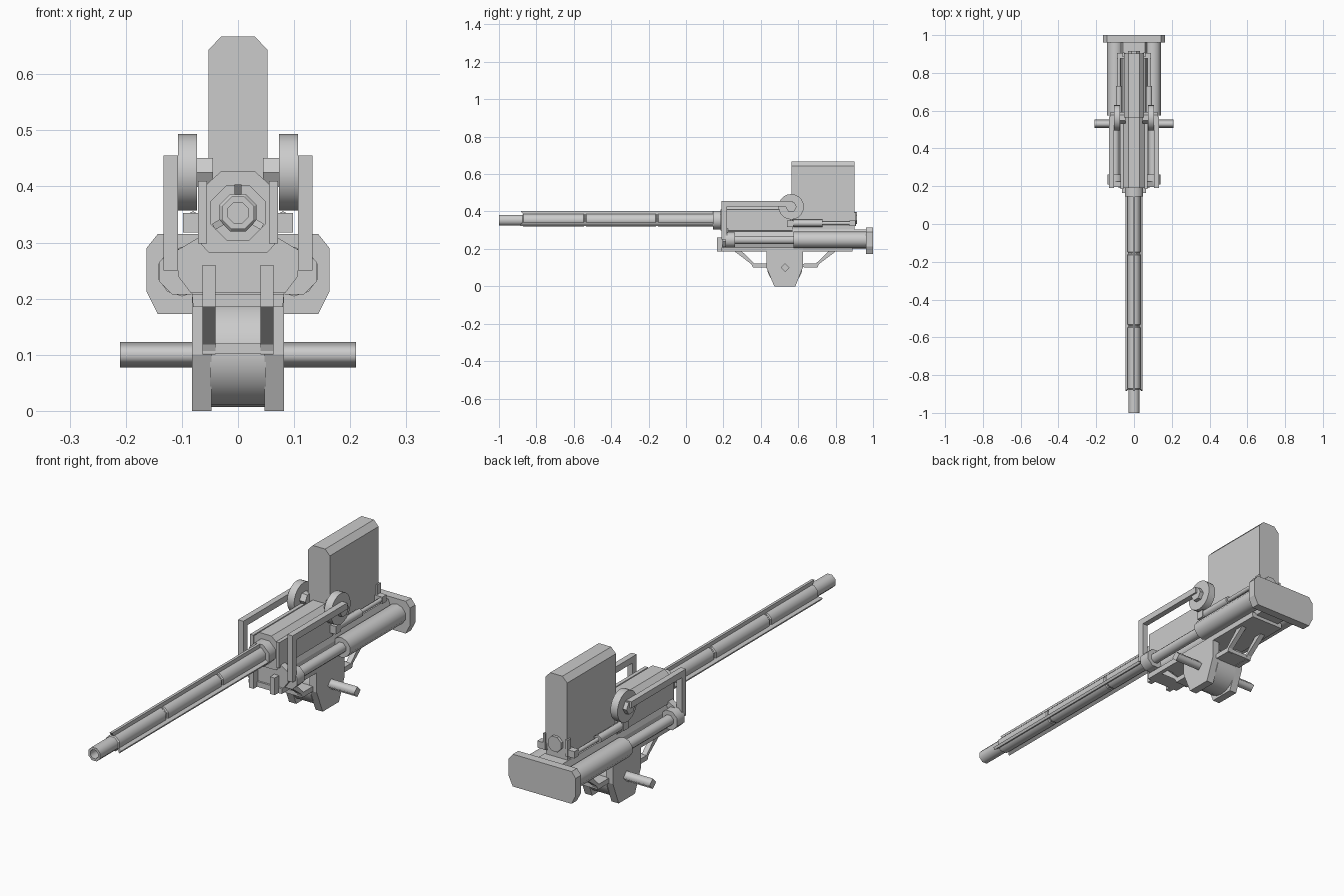
import bpy, bmesh, math

if "Cube" in bpy.data.objects:
    bpy.data.objects.remove(bpy.data.objects["Cube"])

AX = 0.353  # height of the barrel axis


def finish(name, bm, mirror=False):
    bmesh.ops.recalc_face_normals(bm, faces=bm.faces)
    me = bpy.data.meshes.new(name)
    bm.to_mesh(me)
    bm.free()
    ob = bpy.data.objects.new(name, me)
    bpy.context.collection.objects.link(ob)
    if mirror:
        ob.modifiers.new("mirror", 'MIRROR').use_axis[0] = True
    return ob


def prism(name, pts, axis, a, b, mirror=False, smooth=False):
    """Extrude a profile: (y,z) along x, (x,z) along y, (x,y) along z."""
    put = {'x': lambda p, t: (t, p[0], p[1]),
           'y': lambda p, t: (p[0], t, p[1]),
           'z': lambda p, t: (p[0], p[1], t)}[axis]
    bm = bmesh.new()
    lo = [bm.verts.new(put(p, a)) for p in pts]
    hi = [bm.verts.new(put(p, b)) for p in pts]
    bm.faces.new(lo)
    bm.faces.new(hi)
    n = len(pts)
    for i in range(n):
        f = bm.faces.new((lo[i], lo[(i + 1) % n], hi[(i + 1) % n], hi[i]))
        f.smooth = smooth
    return finish(name, bm, mirror)


def box(name, x, y, z, mirror=False):
    return prism(name, [(x[0], z[0]), (x[1], z[0]), (x[1], z[1]), (x[0], z[1])], 'y', *y, mirror)


def ring(cx, cy, r, n, turn=0.0):
    return [(cx + r * math.cos(2 * math.pi * (i + turn) / n),
             cy + r * math.sin(2 * math.pi * (i + turn) / n)) for i in range(n)]


def sym(half):
    """Complete a right-hand (x,z) outline by reflecting it."""
    return half + [(-x, z) for x, z in reversed(half)]


def lathe(name, prof, n, cx=0.0, cz=AX, mirror=False):
    """Revolve (r, y) points around a line along y; flat end faces stay flat."""
    bm = bmesh.new()
    rows = [[bm.verts.new((x, y, z)) for x, z in ring(cx, cz, r, n, 0.5)] for r, y in prof]
    for k in range(len(rows) - 1):
        for i in range(n):
            j = (i + 1) % n
            f = bm.faces.new((rows[k][i], rows[k][j], rows[k + 1][j], rows[k + 1][i]))
            f.smooth = abs(prof[k][1] - prof[k + 1][1]) > 0.015
    bm.faces.new(rows[0])
    bm.faces.new(rows[-1])
    return finish(name, bm, mirror)


# Barrel with bore, muzzle step and grooves between sections
lathe("barrel", [(0.02, -0.9), (0.02, -1), (0.031, -1), (0.031, -0.875), (0.036, -0.87),
                 (0.036, -0.548), (0.032, -0.543), (0.032, -0.537), (0.036, -0.532),
                 (0.036, -0.163), (0.032, -0.158), (0.032, -0.152), (0.036, -0.147),
                 (0.036, 0.16)], 8)
lathe("barrel_collar", [(0.053, 0.145), (0.053, 0.195)], 8)

# Three ribs along the barrel
for i in range(3):
    rib = prism(f"barrel_rib_{i + 1}", [(-0.885, 0.05), (0.15, 0.05), (0.15, 0.02), (-0.86, 0.02)],
                'x', -0.006, 0.006)
    rib.location.z = AX
    rib.rotation_euler.y = i * 2 * math.pi / 3

# Receiver, side rails and magazine
prism("receiver", sym([(0.052, 0.282), (0.066, 0.297), (0.066, 0.395), (0.024, 0.427)][0:2]
                      + [(0.06, 0.4), (0.03, 0.427)]), 'y', 0.19, 0.57)
box("receiver_side_rail", (0.055, 0.071), (0.185, 0.56), (0.298, 0.41), True)
box("receiver_tail", (-0.052, 0.052), (0.56, 0.9), (0.29, 0.36))
prism("magazine", sym([(0.053, 0.33), (0.053, 0.643), (0.03, 0.667)]), 'y', 0.563, 0.902)
prism("breech_plug", ring(0, 0.365, 0.035, 8, 0.5), 'y', 0.9, 0.915)

# Feed wheels with hubs and their carrying arms
prism("feed_wheel", ring(0.562, 0.425, 0.068, 20), 'x', 0.073, 0.107, True, True)
prism("wheel_hub", ring(0.562, 0.425, 0.03, 6), 'x', 0.045, 0.125, True)
prism("wheel_arm", [(0.19, 0.25), (0.19, 0.455), (0.57, 0.455), (0.57, 0.427), (0.218, 0.427),
                    (0.218, 0.25)], 'x', 0.107, 0.133, True)

# Small pistons beside the magazine
box("piston_block", (0.066, 0.098), (0.54, 0.575), (0.318, 0.353), True)
lathe("piston", [(0.019, 0.57), (0.019, 0.73), (0.01, 0.73), (0.01, 0.89)], 6, 0.08, 0.337, True)
box("piston_bracket", (0.045, 0.09), (0.875, 0.905), (0.322, 0.352), True)
box("bracket_tab", (0.05, 0.06), (0.885, 0.908), (0.322, 0.395), True)

# Cradle beam and front yoke
prism("cradle", sym([(0.06, 0.2), (0.07, 0.23), (0.07, 0.27), (0.058, 0.303)]), 'y', 0.2, 0.97)
prism("cradle_base", sym([(0.08, 0.185), (0.082, 0.208)]), 'y', 0.19, 0.89)
prism("front_yoke", sym([(0.084, 0.21), (0.107, 0.24), (0.107, 0.287), (0.06, 0.315)]),
      'y', 0.195, 0.225)
box("yoke_clamp", (0.04, 0.063), (0.165, 0.2), (0.185, 0.26), True)

# Recoil cylinders and rear plate
lathe("recoil_cylinder", [(0.044, 0.575), (0.044, 0.97)], 10, 0.1, 0.248, True)
lathe("recoil_rod", [(0.024, 0.22), (0.024, 0.58)], 8, 0.1, 0.248, True)
lathe("recoil_collar", [(0.044, 0.21), (0.044, 0.262)], 8, 0.1, 0.248, True)
prism("rear_plate", sym([(0.143, 0.173), (0.163, 0.213), (0.163, 0.29), (0.143, 0.315)]),
      'y', 0.962, 1.0)

# Pivot mount: cheeks, drum and trunnion pin
prism("pivot_cheek", [(0.43, 0.205), (0.43, 0.1), (0.472, 0), (0.585, 0), (0.625, 0.1), (0.625, 0.205)],
      'x', 0.047, 0.082, True)
prism("pivot_drum", ring(0.528, 0.102, 0.095, 20), 'x', -0.05, 0.05, smooth=True)
prism("trunnion_pin", ring(0.53, 0.1, 0.023, 4), 'x', -0.21, 0.21, smooth=True)

# Cranked struts with cross plates, in front of and behind the pivot
for name, s in (("front", -1), ("rear", 1)):
    strut = [(0.1, 0.1), (0.172, 0.1), (0.18, 0.118), (0.275, 0.19), (0.235, 0.19), (0.165, 0.122),
             (0.1, 0.122)]
    prism(f"{name}_strut", [(0.53 + s * y, z) for y, z in strut], 'x', 0.04, 0.063, True)
    box(f"{name}_strut_plate", (-0.063, 0.063), sorted((0.53 + s * 0.09, 0.53 + s * 0.175)), (0.102, 0.12))
